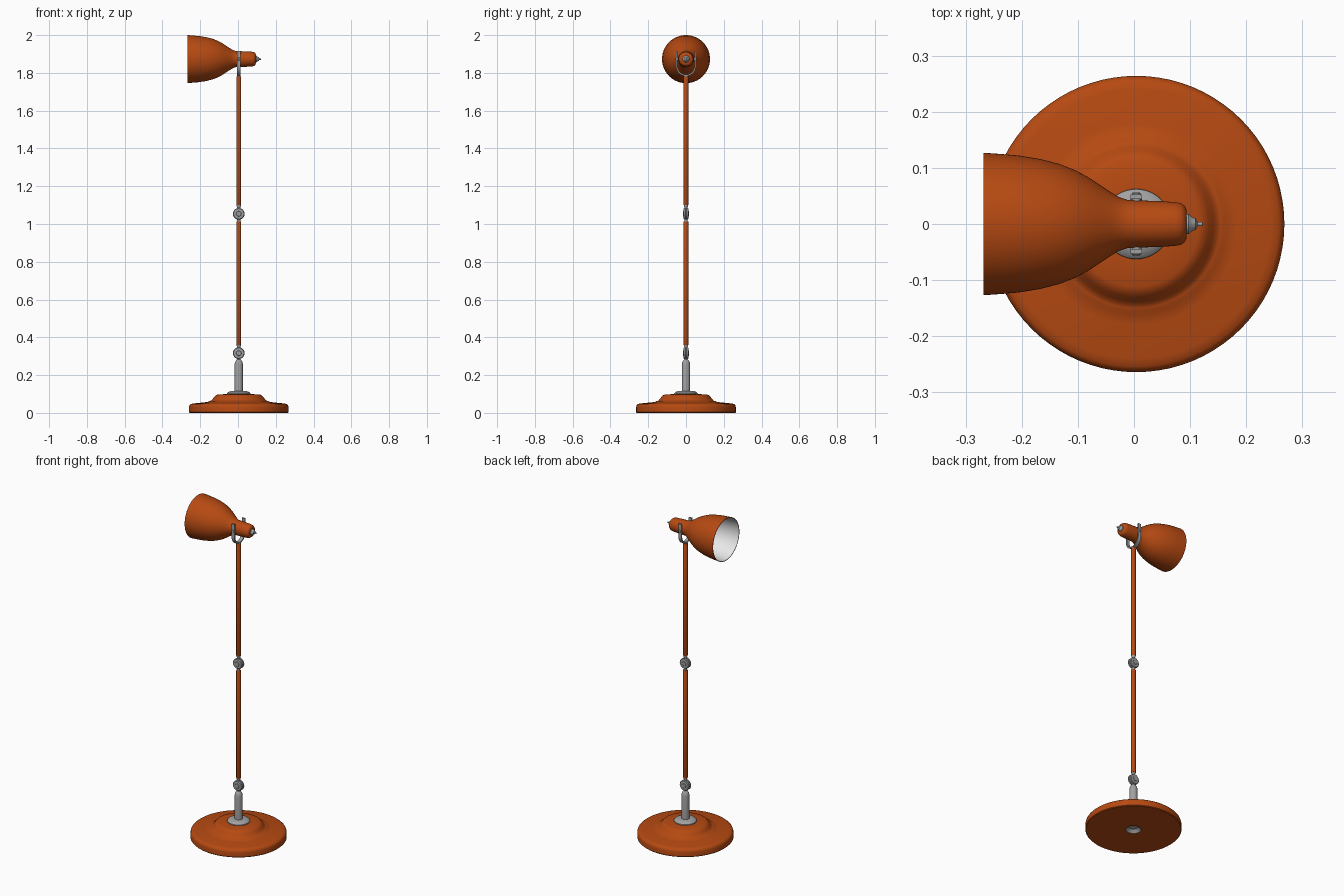
import bpy, bmesh, math
from mathutils import Matrix, Vector

if "Cube" in bpy.data.objects:
    bpy.data.objects.remove(bpy.data.objects["Cube"])

CX = 0.004      # axis of base and pole
HEAD_Z = 1.873  # axis of the lamp head


def material(name, rgb):
    m = bpy.data.materials.new(name)
    m.diffuse_color = (*rgb, 1)
    m.use_nodes = True
    m.node_tree.nodes["Principled BSDF"].inputs["Base Color"].default_value = m.diffuse_color
    return m


ORANGE = material("burnt orange paint", (0.47, 0.068, 0.006))
STEEL = material("brushed steel", (0.36, 0.36, 0.36))
WHITE = material("white enamel", (0.85, 0.85, 0.85))


def finish(name, bm, mats, angle=35):
    bmesh.ops.recalc_face_normals(bm, faces=bm.faces)
    me = bpy.data.meshes.new(name)
    bm.to_mesh(me)
    bm.free()
    for m in mats:
        me.materials.append(m)
    ob = bpy.data.objects.new(name, me)
    bpy.context.collection.objects.link(ob)
    bpy.ops.object.select_all(action='DESELECT')
    ob.select_set(True)
    bpy.context.view_layer.objects.active = ob
    bpy.ops.object.shade_smooth_by_angle(angle=math.radians(angle))
    return ob


def lathe(name, profile, mats, loc=(CX, 0, 0), axis='Z', n=48, rule=None):
    """Revolve (radius, height) points about an axis; rule(i) gives the material per segment."""
    bm = bmesh.new()
    rings = []
    for r, h in profile:
        if r == 0:
            rings.append([bm.verts.new((0, 0, h))] * n)
        else:
            rings.append([bm.verts.new((r * math.cos(2 * math.pi * k / n),
                                        r * math.sin(2 * math.pi * k / n), h)) for k in range(n)])
    for i in range(len(rings) - 1):
        a, b = rings[i], rings[i + 1]
        for k in range(n):
            j = (k + 1) % n
            f = bm.faces.new(list(dict.fromkeys((a[k], a[j], b[j], b[k]))))
            f.material_index = rule(i) if rule else 0
    rot = {'Z': Matrix.Identity(4),
           'X': Matrix.Rotation(math.pi / 2, 4, 'Y'),
           'Y': Matrix.Rotation(-math.pi / 2, 4, 'X')}[axis]
    bm.transform(Matrix.Translation(Vector(loc)) @ rot)
    return finish(name, bm, mats)


# Stepped round base, with a small steel recess underneath
base = [(0, 0.02), (0.025, 0.017), (0.042, 0), (0.26, 0), (0.264, 0.004), (0.264, 0.03),
        (0.261, 0.041), (0.254, 0.047), (0.24, 0.05), (0.18, 0.056), (0.162, 0.059),
        (0.156, 0.063), (0.15, 0.064), (0.145, 0.066), (0.138, 0.074), (0.13, 0.085),
        (0.122, 0.093), (0.112, 0.097), (0.06, 0.1), (0, 0.1)]
lathe("base", base, [ORANGE, STEEL], n=80, rule=lambda i: 1 if i < 2 else 0)

# Steel collar and stem
lathe("base_collar", [(0, 0.095), (0.063, 0.095), (0.062, 0.104), (0.055, 0.111),
                      (0.04, 0.116), (0, 0.116)], [STEEL])
lathe("stem", [(0, 0.11), (0.022, 0.11), (0.022, 0.255), (0.02, 0.268), (0.014, 0.279),
               (0.009, 0.283), (0.009, 0.3), (0, 0.3)], [STEEL], n=32)

# Two painted poles
for name, z0, z1 in (("lower_pole", 0.36, 1.012), ("upper_pole", 1.1, 1.78)):
    lathe(name, [(0, z0), (0.012, z0), (0.013, z0 + 0.002), (0.013, z1 - 0.002),
                 (0.012, z1), (0, z1)], [ORANGE], n=24)

# Hinge discs: two cheeks with a groove between, plus pins into the poles
half = [(0.026, 0.001), (0.031, 0.003), (0.031, 0.010), (0.027, 0.0135),
        (0.014, 0.0145), (0.012, 0.0165), (0, 0.0165)]
disc = [(r, -h) for r, h in reversed(half)] + half
for name, z, below in (("lower_hinge", 0.316, 0.03), ("middle_hinge", 1.054, 0.045)):
    lathe(name, disc, [STEEL], (CX, 0, z), 'Y', 40)
    lathe(name + "_pin", [(0, z - below), (0.009, z - below), (0.009, z + 0.036),
                          (0.011, z + 0.04), (0.011, z + 0.046), (0, z + 0.046)], [STEEL], n=24)

# U-shaped yoke: flat strap swept along arms and a half circle
bm = bmesh.new()
R, ZC, TOP, W = 0.049, 1.836, 1.915, 0.010
path = [(-1, 0, TOP - ZC)]
path += [(-math.cos(math.pi * k / 20), -math.sin(math.pi * k / 20), 0) for k in range(21)]
path += [(1, 0, TOP - ZC)]
sections = []
for cy, cz, up in path:
    sections.append([bm.verts.new((CX + x, cy * r, ZC + cz * r + up))
                     for x, r in ((-W, R - 0.004), (W, R - 0.004), (W, R + 0.004), (-W, R + 0.004))])
for a, b in zip(sections, sections[1:]):
    for k in range(4):
        bm.faces.new((a[k], a[(k + 1) % 4], b[(k + 1) % 4], b[k]))
bm.faces.new(sections[0])
bm.faces.new(sections[-1])
finish("yoke", bm, [STEEL])
lathe("yoke_socket", [(0, 1.775), (0.01, 1.775), (0.01, 1.79), (0, 1.79)], [STEEL], n=24)

# Pivot bolts on both arms
for side, s in (("left", 1), ("right", -1)):
    lathe("pivot_bolt_" + side, [(0, s * 0.035), (0.008, s * 0.035), (0.008, s * 0.054),
                                 (0.006, s * 0.056), (0, s * 0.056)],
          [STEEL], (CX, 0, HEAD_Z), 'Y', 20)

# Lamp shade: orange outside, white inside
outer = [(0, 0.094), (0.024, 0.094), (0.032, 0.091), (0.037, 0.084), (0.039, 0.074),
         (0.041, 0.04), (0.042, 0.005), (0.043, -0.012), (0.048, -0.027), (0.057, -0.042),
         (0.069, -0.06), (0.083, -0.081), (0.096, -0.105), (0.107, -0.133), (0.116, -0.168),
         (0.122, -0.205), (0.125, -0.24), (0.127, -0.2685)]
inner = [(r - 0.003, h) for r, h in reversed(outer[7:])] + [(0.038, 0.02), (0, 0.02)]
lathe("lamp_shade", outer + inner, [ORANGE, WHITE], (0, 0, HEAD_Z), 'X', 72,
      rule=lambda i: 1 if i >= len(outer) else 0)

# Finial and switch tip at the rear of the shade
lathe("rear_finial", [(0, 0.09), (0.018, 0.09), (0.018, 0.097), (0.013, 0.103), (0.010, 0.110),
                      (0.004, 0.113), (0.004, 0.122), (0, 0.123)],
      [STEEL], (0, 0, HEAD_Z), 'X', 28)
